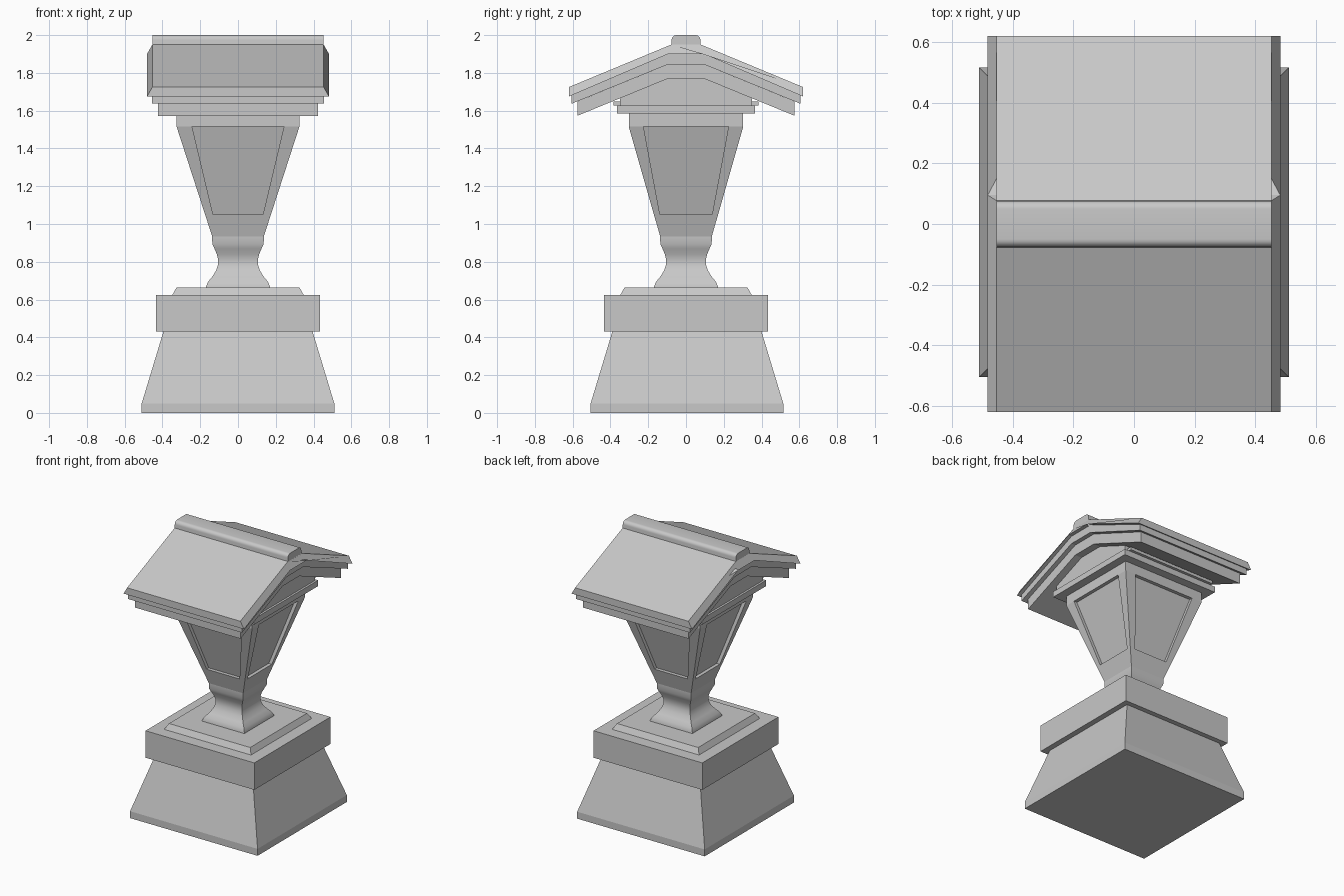
import bpy, bmesh, math
from mathutils import Matrix, Vector

cube = bpy.data.objects.get("Cube")
if cube:
    bpy.data.objects.remove(cube, do_unlink=True)

stone = bpy.data.materials.new("grey_stone")
stone.use_nodes = True
GREY = (0.58, 0.58, 0.58, 1)
stone.diffuse_color = GREY
stone.node_tree.nodes["Principled BSDF"].inputs["Base Color"].default_value = GREY


def finish(name, bm, smooth=False):
    bmesh.ops.remove_doubles(bm, verts=bm.verts, dist=0.0001)
    bmesh.ops.recalc_face_normals(bm, faces=bm.faces)
    mesh = bpy.data.meshes.new(name)
    bm.to_mesh(mesh)
    bm.free()
    mesh.materials.append(stone)
    obj = bpy.data.objects.new(name, mesh)
    bpy.context.collection.objects.link(obj)
    if smooth:
        bpy.ops.object.select_all(action='DESELECT')
        obj.select_set(True)
        bpy.context.view_layer.objects.active = obj
        bpy.ops.object.shade_smooth_by_angle(angle=math.radians(35))
    return obj


def skin(bm, rings):
    """Join a stack of equal vertex rings and close both ends."""
    loops = [[bm.verts.new(p) for p in ring] for ring in rings]
    for low, high in zip(loops, loops[1:]):
        for i in range(len(low)):
            j = (i + 1) % len(low)
            bm.faces.new((low[i], low[j], high[j], high[i]))
    bm.faces.new(loops[0])
    bm.faces.new(loops[-1])


def tier(name, levels, smooth=False, cy=0.0):
    """Rectangular stack from (half width, half depth, height) levels."""
    bm = bmesh.new()
    skin(bm, [[(-x, cy - y, z), (x, cy - y, z), (x, cy + y, z), (-x, cy + y, z)]
              for x, y, z in levels])
    return finish(name, bm, smooth)


def gable(name, top, bottom, x_top, x_bottom, smooth=False):
    """Prism along x, from half outlines running ridge to eave, mirrored in y."""
    def ring(s):
        def side(pts, x):
            right = [(s * x, y, z) for y, z in pts]
            left = [(s * x, -y, z) for y, z in pts]
            return left[::-1] + right
        return side(top, x_top) + side(bottom, x_bottom)[::-1]
    bm = bmesh.new()
    skin(bm, [ring(-1), ring(1)])
    return finish(name, bm, smooth)


# Pedestal
tier("base", [(0.51, 0.51, 0), (0.51, 0.51, 0.05), (0.395, 0.395, 0.43)], cy=0.005)
tier("base_slab", [(0.435, 0.435, 0.43), (0.435, 0.435, 0.625)])
tier("plinth", [(0.35, 0.35, 0.62), (0.325, 0.325, 0.665)])

# Curved square neck
neck = [(0.17, 0.66), (0.17, 0.668), (0.158, 0.695), (0.137, 0.72), (0.118, 0.75),
        (0.107, 0.78), (0.105, 0.81), (0.112, 0.84), (0.125, 0.87), (0.136, 0.895),
        (0.137, 0.935)]
tier("neck", [(r, r, z) for r, z in neck], smooth=True)

# Tapered lantern body with a recessed panel on every side
LOW, SILL, TOP = 0.935, 1.05, 1.515
RECESS = 0.025


def lantern_side(bm, turn, across, out, panel):
    """across and out are (bottom, top) half sizes; panel gives half widths."""
    def pt(x, z, depth=0.0):
        t = (z - LOW) / (TOP - LOW)
        y = out[0] + (out[1] - out[0]) * t - depth
        return bm.verts.new(turn @ Vector((x, -y, z)))

    def quad(*pts):
        bm.faces.new([pt(*p) for p in pts])

    (b, t), (pb, ptop) = across, panel
    quad((-b, LOW), (b, LOW), (pb, SILL), (-pb, SILL))
    quad((-pb, SILL), (pb, SILL), (pb, SILL, RECESS), (-pb, SILL, RECESS))
    quad((-pb, SILL, RECESS), (pb, SILL, RECESS), (ptop, TOP, RECESS), (-ptop, TOP, RECESS))
    for s in (-1, 1):
        quad((s * b, LOW), (s * t, TOP), (s * ptop, TOP), (s * pb, SILL))
        quad((s * pb, SILL), (s * ptop, TOP), (s * ptop, TOP, RECESS), (s * pb, SILL, RECESS))


bm = bmesh.new()
wide, deep = (0.137, 0.325), (0.137, 0.303)
for k in range(4):
    turn = Matrix.Rotation(k * math.pi / 2, 3, 'Z')
    if k % 2 == 0:
        lantern_side(bm, turn, wide, deep, (0.132, 0.243))
    else:
        lantern_side(bm, turn, deep, wide, (0.138, 0.225))
finish("lantern_body", bm)

# Stepped cap and gable wall beneath the roof
tier("cap_lower", [(0.325, 0.303, 1.515), (0.325, 0.303, 1.59)])
tier("cap_upper", [(0.385, 0.365, 1.585), (0.385, 0.365, 1.627)])
tier("cap_trim", [(0.35, 0.385, 1.627), (0.35, 0.385, 1.648)])
gable("gable_wall", [(0.095, 1.78), (0.35, 1.675)], [(0.095, 1.62), (0.35, 1.62)], 0.37, 0.37)

# Layered roof, ridge to eave
upper_under = [(0.095, 1.9), (0.62, 1.675)]
middle_under = [(0.095, 1.845), (0.605, 1.637)]
lower_under = [(0.095, 1.77), (0.575, 1.573)]
gable("roof_top", [(0.078, 1.95), (0.62, 1.725)], upper_under, 0.453, 0.482)
gable("roof_middle", [(0.095, 1.9), (0.605, 1.682)], middle_under, 0.455, 0.455)
gable("roof_lower", [(0.095, 1.845), (0.575, 1.649)], lower_under, 0.423, 0.423)

# Rounded ridge cap
arc = [(0.05 + 0.026 * math.sin(a), 1.974 + 0.026 * math.cos(a))
       for a in (math.radians(d) for d in range(0, 91, 15))]
gable("ridge_cap", arc, [(0.078, 1.94)], 0.453, 0.453, smooth=True)
